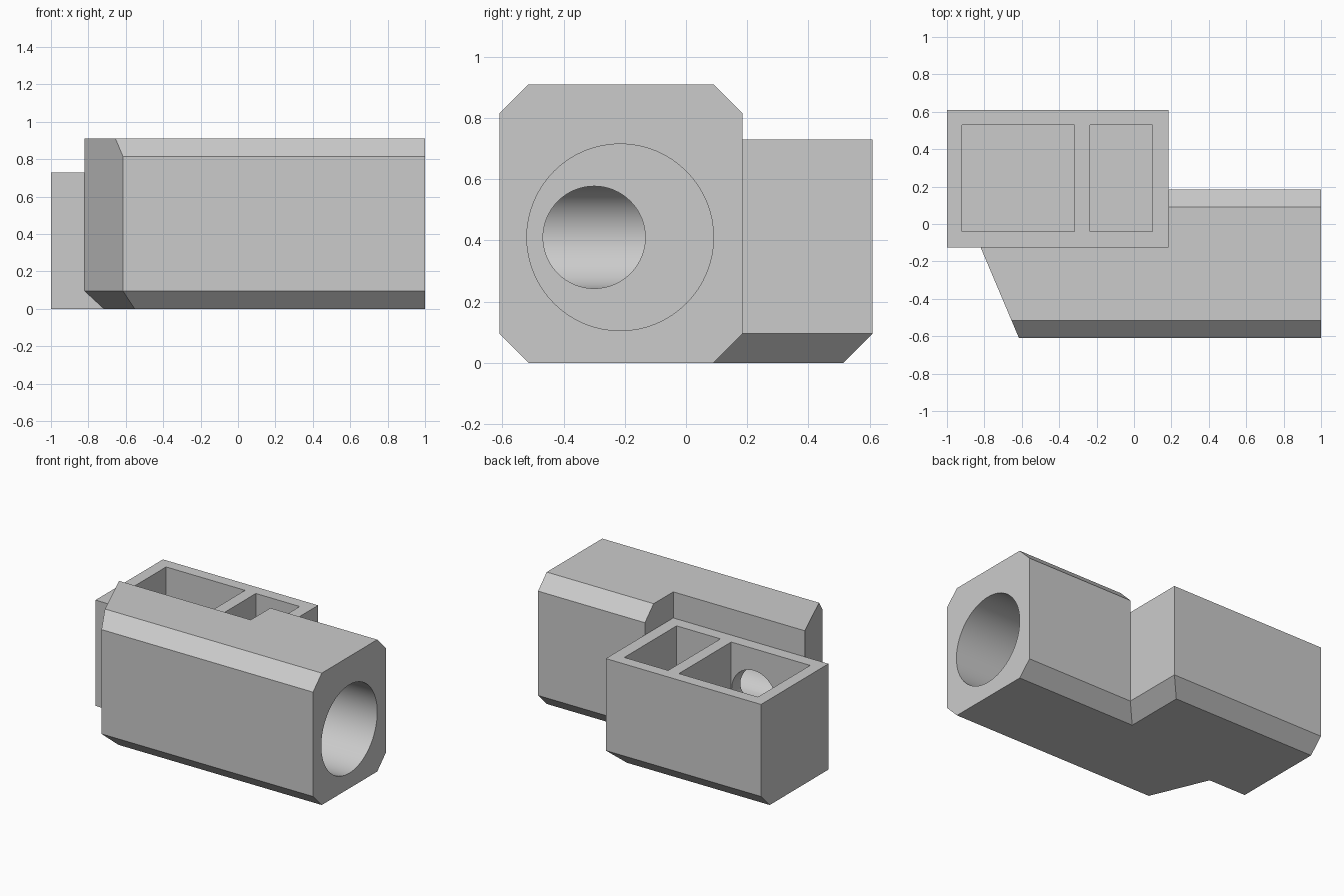
import bpy
import bmesh
import math
from mathutils import Vector, Matrix

default = bpy.data.objects.get("Cube")
if default:
    bpy.data.objects.remove(default, do_unlink=True)

CHAMFER = 0.095
grey = bpy.data.materials.new("plain_grey")
grey.use_nodes = True
colour = (0.6, 0.6, 0.6, 1.0)
grey.diffuse_color = colour
grey.node_tree.nodes["Principled BSDF"].inputs["Base Color"].default_value = colour


def finish(bm, name):
    bmesh.ops.recalc_face_normals(bm, faces=bm.faces[:])
    mesh = bpy.data.meshes.new(name)
    bm.to_mesh(mesh)
    bm.free()
    mesh.materials.append(grey)
    obj = bpy.data.objects.new(name, mesh)
    bpy.context.collection.objects.link(obj)
    return obj


def block(name, low, high, slices=()):
    """Box between two corners, trimmed by (point, outward normal) planes."""
    low, high = Vector(low), Vector(high)
    bm = bmesh.new()
    place = Matrix.Translation((low + high) / 2) @ Matrix.Diagonal((*(high - low), 1))
    bmesh.ops.create_cube(bm, size=1, matrix=place)
    for point, normal in slices:
        geom = bm.verts[:] + bm.edges[:] + bm.faces[:]
        bmesh.ops.bisect_plane(bm, geom=geom, plane_co=point,
                               plane_no=Vector(normal).normalized(), clear_outer=True)
        rim = [e for e in bm.edges if e.is_boundary]
        bmesh.ops.holes_fill(bm, edges=rim, sides=0)
    return finish(bm, name)


def rod(name, start, end, radius):
    """Cylinder between two points."""
    start, end = Vector(start), Vector(end)
    axis = end - start
    turn = axis.to_track_quat('Z', 'Y').to_matrix().to_4x4()
    bm = bmesh.new()
    bmesh.ops.create_cone(bm, cap_ends=True, segments=64, radius1=radius, radius2=radius,
                          depth=axis.length,
                          matrix=Matrix.Translation((start + end) / 2) @ turn)
    return finish(bm, name)


def combine(target, other, operation):
    mod = target.modifiers.new(operation.lower(), 'BOOLEAN')
    mod.operation = operation
    mod.solver = 'EXACT'
    mod.object = other
    bpy.context.view_layer.objects.active = target
    bpy.ops.object.modifier_apply(modifier=mod.name)
    bpy.data.objects.remove(other, do_unlink=True)


# Long chamfered body with one slanted end
front, back, top = -0.61, 0.185, 0.91
slices = [((0, y, z), (0, sy, sz))
          for y, sy in ((front, -1), (back, 1))
          for z, sz in ((CHAMFER, -1), (top - CHAMFER, 1))]
slant = Vector((-0.485, -0.205, 0)).normalized()
slices.append(((-0.82, -0.125, 0), slant))
slices.append(((-0.82, -0.125, CHAMFER), slant + Vector((0, 0, -1))))
body = block("body", (-1.2, front, 0), (1, back, top), slices)

# Clear the body above the side box
combine(body, block("notch", (-1.5, -0.124, 0.6), (0.184, 0.5, 1.2)), 'DIFFERENCE')

# Side box with bottom chamfers on two edges
side_box = block("side_box", (-1, -0.125, 0), (0.185, 0.61, 0.73),
                 [((0, 0.61, CHAMFER), (0, 1, -1)),
                  ((0.185, 0, CHAMFER), (1, 0, -1))])
combine(body, side_box, 'UNION')

# Two open pockets
for x0, x1 in ((-0.92, -0.317), (-0.235, 0.1)):
    combine(body, block("pocket", (x0, -0.04, 0.09), (x1, 0.53, 1)), 'DIFFERENCE')

# Wide bore, narrow passage and cross passage into the large pocket
for start, end, radius in (((1.2, -0.215, 0.41), (0.185, -0.215, 0.41), 0.305),
                           ((0.4, -0.3, 0.41), (-0.49, -0.3, 0.41), 0.167),
                           ((-0.49, 0.1, 0.41), (-0.49, -0.475, 0.41), 0.169)):
    combine(body, rod("bore", start, end, radius), 'DIFFERENCE')

body.name = "housing"
bpy.ops.object.select_all(action='DESELECT')
body.select_set(True)
bpy.context.view_layer.objects.active = body
bpy.ops.object.shade_smooth_by_angle(angle=math.radians(30))
